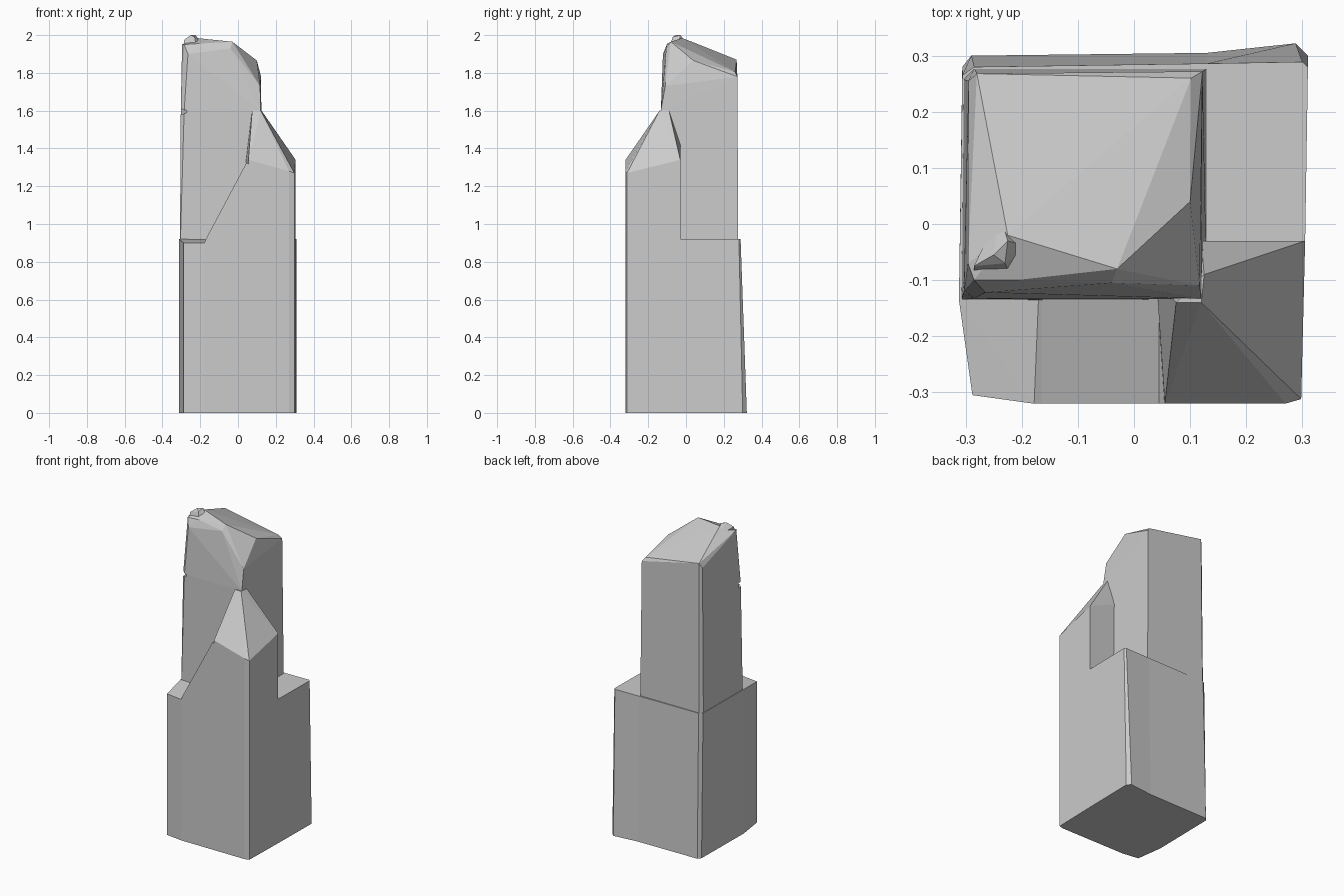
import bpy, bmesh


def finish(bm, name):
    bmesh.ops.recalc_face_normals(bm, faces=bm.faces)
    mesh = bpy.data.meshes.new(name)
    bm.to_mesh(mesh)
    bm.free()
    obj = bpy.data.objects.new(name, mesh)
    bpy.context.collection.objects.link(obj)
    return obj


def hull(name, points):
    """Faceted convex chunk of stone."""
    bm = bmesh.new()
    for p in points:
        bm.verts.new(p)
    res = bmesh.ops.convex_hull(bm, input=bm.verts)
    loose = {e for e in res["geom_interior"] + res["geom_unused"]
             if isinstance(e, bmesh.types.BMVert)}
    bmesh.ops.delete(bm, geom=list(loose), context='VERTS')
    bmesh.ops.dissolve_limit(bm, angle_limit=0.01, verts=bm.verts, edges=bm.edges)
    return finish(bm, name)


def loft(name, low, high):
    """Block between two outlines with matching point counts."""
    bm = bmesh.new()
    a = [bm.verts.new(p) for p in low]
    b = [bm.verts.new(p) for p in high]
    n = len(a)
    for i in range(n):
        j = (i + 1) % n
        bm.faces.new((a[i], a[j], b[j], b[i]))
    caps = [bm.faces.new(a[::-1]), bm.faces.new(b)]
    bmesh.ops.triangulate(bm, faces=caps)
    return finish(bm, name)


def combine(target, other, operation):
    mod = target.modifiers.new("cut", 'BOOLEAN')
    mod.operation = operation
    mod.solver = 'EXACT'
    mod.object = other
    bpy.context.view_layer.objects.active = target
    bpy.ops.object.modifier_apply(modifier=mod.name)
    bpy.data.objects.remove(other, do_unlink=True)


# Plinth with worn corners, leaning in slightly at the back
front = [(-0.312, -0.135), (-0.288, -0.305), (-0.18, -0.32), (0.27, -0.32),
         (0.298, -0.312), (0.305, -0.03)]
back_low = [(0.31, 0.30), (0.288, 0.322), (0.13, 0.305), (-0.29, 0.30), (-0.306, 0.28)]
back_high = [(0.31, 0.28), (0.30, 0.289), (0.13, 0.286), (-0.285, 0.28), (-0.306, 0.265)]
low = [(x, y, 0) for x, y in front + back_low]
high = [(x, y, 0.90 if y < -0.2 and x < 0 else 0.92) for x, y in front + back_high]
pillar = loft("stone_pillar", low, high)

# Tall broken shaft
shaft = hull("shaft", [
    (-0.308, -0.135, 0.8), (0.13, -0.137, 0.8), (0.13, 0.277, 0.8),
    (-0.285, 0.277, 0.8), (-0.304, 0.258, 0.8),
    (-0.303, -0.12, 1.6), (-0.285, -0.133, 1.6), (0.12, -0.133, 1.6),
    (0.117, -0.11, 1.73), (0.10, 0.04, 1.865), (-0.03, -0.08, 1.965),
    (0.102, 0.26, 1.805), (0.122, 0.272, 1.78),
    (-0.28, 0.268, 1.87), (-0.295, 0.255, 1.84),
    (-0.296, -0.07, 1.95), (-0.285, -0.10, 1.95), (-0.265, -0.122, 1.9),
    (-0.21, -0.10, 1.955), (-0.04, -0.105, 1.93),
    (-0.18, -0.035, 1.975), (-0.225, -0.02, 1.985)])
# Small raised chip on the crown
chip = hull("chip", [
    (-0.285, -0.09, 1.93), (-0.22, -0.09, 1.93), (-0.19, -0.04, 1.95), (-0.24, 0.02, 1.94),
    (-0.285, -0.075, 1.975), (-0.25, -0.055, 2.0), (-0.225, -0.03, 2.0), (-0.23, -0.07, 1.99)])
combine(shaft, chip, 'UNION')
# Nick in the left front edge
nick = hull("nick", [
    (-0.33, -0.15, 1.62), (-0.33, -0.15, 1.57), (-0.255, -0.15, 1.595),
    (-0.33, -0.07, 1.62), (-0.33, -0.07, 1.57)])
combine(shaft, nick, 'DIFFERENCE')

# Rising slope across the front
slope = hull("slope", [(x, y, z) for y in (-0.32, -0.10) for x, z in
                       ((-0.17, 0.8), (-0.178, 0.90), (-0.165, 0.93), (-0.065, 1.10),
                        (0.045, 1.325), (0.2, 1.22), (0.2, 0.8))])
# Pointed shard at the front right corner
shard = hull("shard", [
    (0.04, -0.32, 0.8), (0.27, -0.32, 0.8), (0.298, -0.312, 0.8), (0.305, -0.03, 0.8),
    (0.04, -0.03, 0.8), (0.055, -0.32, 1.34), (0.27, -0.32, 1.28), (0.298, -0.312, 1.27),
    (0.305, -0.03, 1.34), (0.09, -0.22, 1.47), (0.04, -0.10, 1.33), (0.12, -0.03, 1.42),
    (0.075, -0.14, 1.6), (0.12, -0.14, 1.6), (0.125, -0.09, 1.6)])

for part in (shard, slope, shaft):
    combine(pillar, part, 'UNION')
